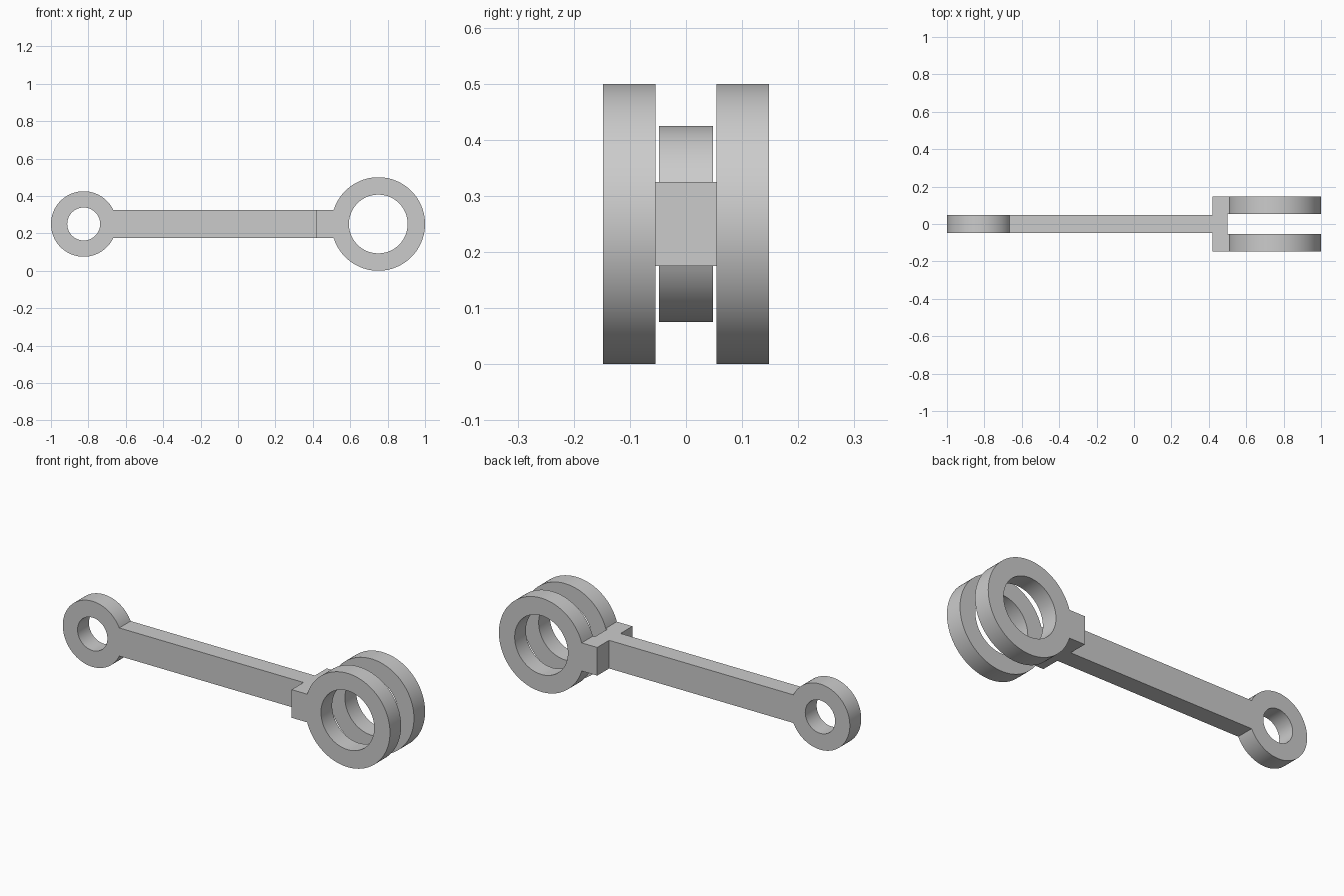
import bpy
import bmesh
from math import asin, cos, sin, pi, radians
from mathutils import Matrix

cube = bpy.data.objects.get("Cube")
if cube:
    bpy.data.objects.remove(cube, do_unlink=True)

AXIS_Z = 0.25       # height of the rod's centre line
HALF_BAR = 0.075    # half height of the shank and yoke
SEGMENTS = 96

steel = bpy.data.materials.new("light_grey_steel")
steel.use_nodes = True
GREY = (0.6, 0.6, 0.6, 1)
steel.diffuse_color = GREY
steel.node_tree.nodes["Principled BSDF"].inputs["Base Color"].default_value = GREY


def finish(name, bm):
    """Turn a bmesh into a smooth-shaded, coloured object."""
    bmesh.ops.remove_doubles(bm, verts=bm.verts, dist=0.0001)
    bmesh.ops.recalc_face_normals(bm, faces=bm.faces)
    mesh = bpy.data.meshes.new(name)
    bm.to_mesh(mesh)
    bm.free()
    mesh.materials.clear()
    mesh.materials.append(steel)
    obj = bpy.data.objects.new(name, mesh)
    bpy.context.collection.objects.link(obj)
    bpy.ops.object.select_all(action="DESELECT")
    obj.select_set(True)
    bpy.context.view_layer.objects.active = obj
    bpy.ops.object.shade_smooth_by_angle(angle=radians(30))
    return obj


def add_loop(curve, points):
    spline = curve.splines.new("POLY")
    spline.points.add(len(points) - 1)
    for p, (x, z) in zip(spline.points, points):
        p.co = (x, z, 0, 1)
    spline.use_cyclic_u = True


def eye_with_neck(name, centre_x, outer, inner, neck_x, y_min, y_max):
    """A bored ring whose outline runs straight into a flat neck."""
    side = 1 if neck_x > centre_x else -1
    start = asin(HALF_BAR / outer)
    angles = [start + (2 * pi - 2 * start) * i / SEGMENTS for i in range(SEGMENTS + 1)]
    outline = [(centre_x + side * outer * cos(a), outer * sin(a)) for a in angles]
    outline += [(neck_x, -HALF_BAR), (neck_x, HALF_BAR)]
    bore = [(centre_x + inner * cos(2 * pi * i / SEGMENTS),
             inner * sin(2 * pi * i / SEGMENTS)) for i in range(SEGMENTS)]

    curve = bpy.data.curves.new(name + "_profile", "CURVE")
    curve.dimensions = "2D"
    curve.fill_mode = "BOTH"
    curve.extrude = (y_max - y_min) / 2
    add_loop(curve, outline)
    add_loop(curve, bore)
    helper = bpy.data.objects.new(name + "_profile", curve)
    bpy.context.collection.objects.link(helper)
    evaluated = helper.evaluated_get(bpy.context.evaluated_depsgraph_get())
    bm = bmesh.new()
    bm.from_mesh(evaluated.to_mesh())
    evaluated.to_mesh_clear()
    bpy.data.objects.remove(helper, do_unlink=True)

    # Stand the flat profile upright
    place = Matrix.Translation((0, (y_min + y_max) / 2, AXIS_Z)) @ Matrix.Rotation(pi / 2, 4, "X")
    bm.transform(place)
    return finish(name, bm)


# Long shank with the small end eye
eye_with_neck("shank_and_small_eye", -0.825, 0.175, 0.088, 0.42, -0.048, 0.048)

# Cross block of the fork
bm = bmesh.new()
size = Matrix.Diagonal((0.08, 0.296, 2 * HALF_BAR, 1))
bmesh.ops.create_cube(bm, size=1, matrix=Matrix.Translation((0.46, 0, AXIS_Z)) @ size)
finish("fork_block", bm)

# Twin large eyes of the fork
eye_with_neck("front_fork_eye", 0.75, 0.25, 0.157, 0.5, -0.148, -0.054)
eye_with_neck("back_fork_eye", 0.75, 0.25, 0.157, 0.5, 0.054, 0.148)
